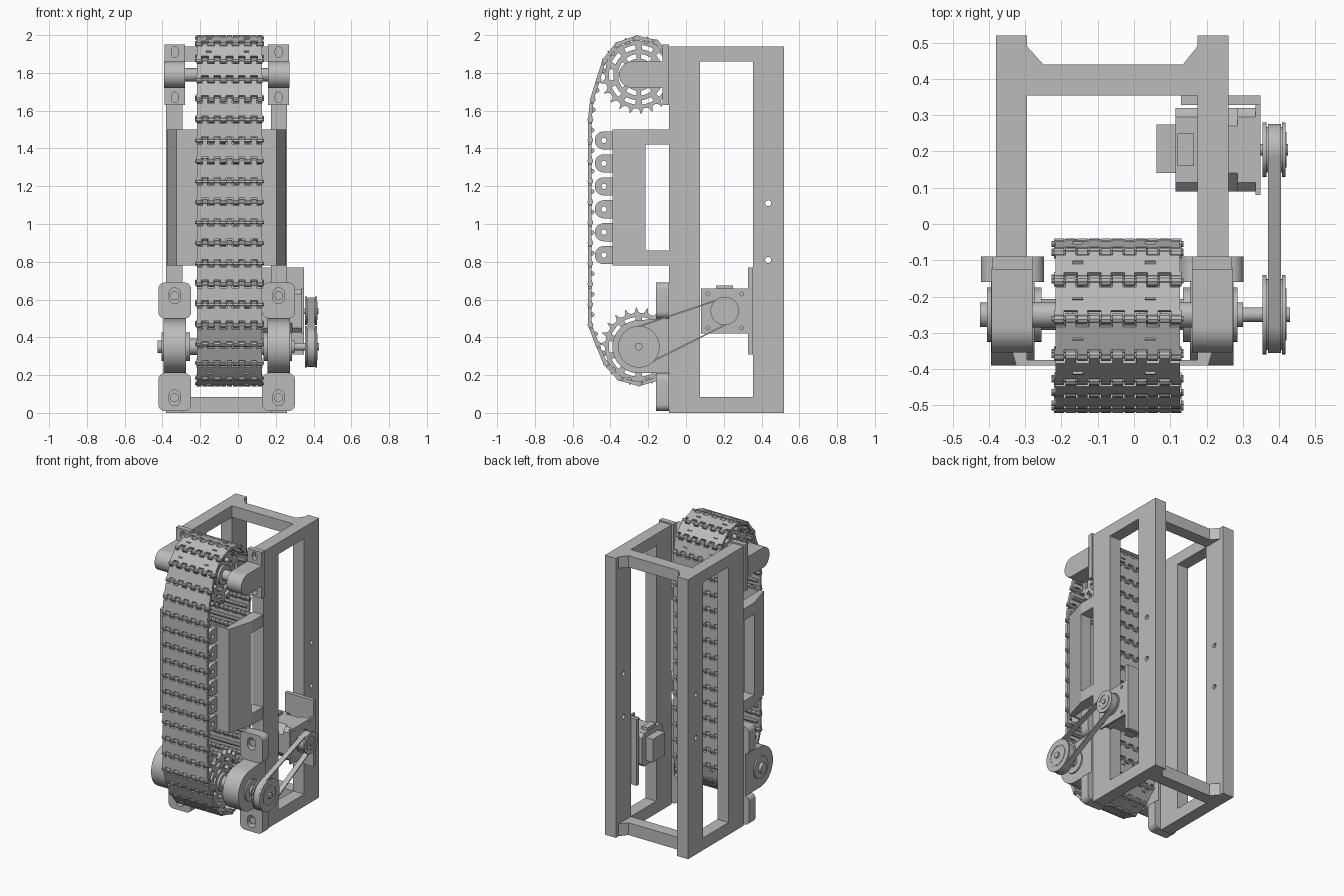
import bpy, bmesh, math
from mathutils import Matrix, Vector
from mathutils.geometry import convex_hull_2d

cube = bpy.data.objects.get("Cube")
if cube:
    bpy.data.objects.remove(cube, do_unlink=True)

metal = bpy.data.materials.new("light_grey_metal")
metal.use_nodes = True
GREY = (0.5, 0.5, 0.5, 1)
metal.diffuse_color = GREY
metal.node_tree.nodes["Principled BSDF"].inputs["Base Color"].default_value = GREY

MID = -0.06                      # centre plane of the frame
TOP, LOW = (-0.25, 1.79), (-0.25, 0.35)   # shaft centres (y, z)
MOTOR = (0.205, 0.54)
parts = []
# Local (u, v, w) axes for profiles extruded along each world axis
AXES = {"x": Matrix(((0, 0, 1, 0), (1, 0, 0, 0), (0, 1, 0, 0), (0, 0, 0, 1))),
        "y": Matrix(((1, 0, 0, 0), (0, 0, -1, 0), (0, 1, 0, 0), (0, 0, 0, 1))),
        "z": Matrix.Identity(4)}


def finish(name, bm):
    bmesh.ops.recalc_face_normals(bm, faces=bm.faces)
    mesh = bpy.data.meshes.new(name)
    bm.to_mesh(mesh)
    bm.free()
    mesh.materials.clear()
    mesh.materials.append(metal)
    ob = bpy.data.objects.new(name, mesh)
    bpy.context.collection.objects.link(ob)
    parts.append(ob)
    return ob


def extrude(name, loops, a, b, axis="x"):
    """Extrude closed 2D loops (inner loops become holes) from a to b."""
    cu = bpy.data.curves.new(name + "_profile", "CURVE")
    cu.dimensions, cu.fill_mode, cu.extrude = "2D", "BOTH", abs(b - a) / 2
    for loop in loops:
        sp = cu.splines.new("POLY")
        sp.points.add(len(loop) - 1)
        for p, co in zip(sp.points, loop):
            p.co = (co[0], co[1], 0, 1)
        sp.use_cyclic_u = True
    tmp = bpy.data.objects.new(name + "_profile", cu)
    bpy.context.collection.objects.link(tmp)
    dg = bpy.context.evaluated_depsgraph_get()
    mesh = bpy.data.meshes.new_from_object(tmp.evaluated_get(dg))
    bm = bmesh.new()
    bm.from_mesh(mesh)
    bpy.data.objects.remove(tmp, do_unlink=True)
    bpy.data.curves.remove(cu)
    bpy.data.meshes.remove(mesh)
    bmesh.ops.remove_doubles(bm, verts=bm.verts, dist=1e-5)
    shift = {"x": (1, 0, 0), "y": (0, 1, 0), "z": (0, 0, 1)}[axis]
    bm.transform(Matrix.Translation(Vector(shift) * (a + b) / 2) @ AXES[axis])
    return finish(name, bm)


def rect(u0, u1, v0, v1):
    return [(u0, v0), (u1, v0), (u1, v1), (u0, v1)]


def circle(c, r, n=40):
    return [(c[0] + r * math.cos(math.tau * i / n), c[1] + r * math.sin(math.tau * i / n)) for i in range(n)]


def hull(pts):
    return [pts[i] for i in convex_hull_2d([Vector(p) for p in pts])]


def rounded(u0, u1, v0, v1, r):
    return hull([p for u in (u0 + r, u1 - r) for v in (v0 + r, v1 - r) for p in circle((u, v), r, 24)])


def cham(c, h, k):
    return hull([(c[0] + s * x, c[1] + t * y) for s in (-1, 1) for t in (-1, 1)
                 for x, y in ((h, h - k), (h - k, h))])


def box(name, x0, x1, y0, y1, z0, z1):
    return extrude(name, [rect(y0, y1, z0, z1)], x0, x1)


def rod(name, c, r, x0, x1):
    return extrude(name, [circle(c, r)], x0, x1)


# Frame and bearings, one set per side (s = +1 is the left)
for s, side in ((1, "left"), (-1, "right")):
    def X(d):
        return MID + s * d
    extrude(side + "_frame_plate", [rect(-0.09, 0.52, 0, 1.94), rect(0.075, 0.355, 0.085, 1.86),
            circle((0.435, 0.81), 0.016, 20), circle((0.435, 1.11), 0.016, 20)], X(0.235), X(0.32))

    # Belt guide side: slim wall with a window, then a chamfered front wedge
    extrude(side + "_guide_wall", [rect(-0.215, -0.09, 0.78, 1.5), rect(-0.214, -0.091, 0.86, 1.42)],
            X(0.235), X(0.315))
    extrude(side + "_guide_wedge", [[(X(0.235), -0.215), (X(0.315), -0.215), (X(0.265), -0.39),
            (X(0.2), -0.39), (X(0.235), -0.375)]], 0.78, 1.5, "z")

    # Lower bearing: round housing between two slotted pads
    extrude(side + "_lower_housing", [hull(circle(LOW, 0.14, 64) + rect(-0.13, -0.09, 0.21, 0.5))],
            X(0.215), X(0.335))
    for z0, z1, zc, lvl in ((0.01, 0.21, 0.08, "bottom"), (0.5, 0.69, 0.62, "upper")):
        slot = hull(circle((X(0.275), zc - 0.012), 0.03, 24) + circle((X(0.275), zc + 0.012), 0.03, 24))
        extrude(f"{side}_{lvl}_pad", [rounded(X(0.275) - 0.087, X(0.275) + 0.087, z0, z1, 0.035), slot],
                -0.16, -0.09, "y")
        extrude(f"{side}_{lvl}_bolt", [circle((X(0.275), zc), 0.024, 24)], -0.145, -0.09, "y")
    rod(side + "_lower_collar", LOW, 0.075, X(0.195), X(0.345))

    # Upper bearing: thin flange with two holes and a round-nosed block
    extrude(side + "_upper_flange", [rect(X(0.275) - 0.055, X(0.275) + 0.055, 1.63, 1.95)]
            + [hull(circle((X(0.275), z - 0.01), 0.018, 20) + circle((X(0.275), z + 0.01), 0.018, 20))
               for z in (1.67, 1.91)], -0.125, -0.09, "y")
    extrude(side + "_upper_block", [hull(circle((-0.285, 1.79), 0.07) + rect(-0.2, -0.12, 1.72, 1.86))],
            X(0.22), X(0.333))

# Rear cross bars with corner gussets
bar = [(-0.295, 0.355), (0.175, 0.355), (0.175, 0.49), (0.135, 0.44), (-0.25, 0.44), (-0.295, 0.49)]
extrude("bottom_cross_bar", [bar], 0, 0.085, "z")
extrude("top_cross_bar", [bar], 1.86, 1.94, "z")

# Guide front plate with drilled fingers behind the belt
box("guide_front_plate", -0.3, 0.18, -0.39, -0.375, 0.78, 1.5)
for i in range(6):
    zc = 0.835 + 0.1215 * i
    finger = hull(circle((-0.435, zc), 0.048, 28) + rect(-0.42, -0.385, zc - 0.048, zc + 0.048))
    for x in (-0.19, -0.1, -0.01, 0.08):
        extrude("guide_finger", [finger, circle((-0.435, zc), 0.014, 16)], x, x + 0.03)

# Shafts
rod("upper_shaft", TOP, 0.035, -0.36, 0.24)
rod("lower_shaft", LOW, 0.043, -0.3, 0.2)
rod("lower_shaft_ends", LOW, 0.034, -0.425, 0.3)
rod("pulley_shaft", LOW, 0.02, 0.29, 0.43)


# Sprockets with curved slots
def polar(c, r, a):
    return (c[0] + r * math.cos(a), c[1] + r * math.sin(a))


def arc_slot(c, r0, r1, mid, half):
    steps = [mid + half * k / 4 for k in range(-4, 5)]
    return [polar(c, r0, a) for a in steps] + [polar(c, r1, a) for a in reversed(steps)]


TEETH = 22
for c, level in ((TOP, "upper"), (LOW, "lower")):
    gear = []
    for i in range(TEETH):
        for r, f in ((0.18, 0), (0.178, 0.3), (0.186, 0.55), (0.207, 0.68), (0.207, 0.76), (0.186, 0.9)):
            gear.append(polar(c, r, math.tau * (i + f) / TEETH))
    holes = [arc_slot(c, 0.135, 0.158, math.tau * i / 10, 0.2) for i in range(10)]
    holes += [arc_slot(c, 0.085, 0.11, math.tau * (i + 0.5) / 8, 0.27) for i in range(8)]
    for x in (-0.155, 0.045):
        extrude(level + "_sprocket", [gear] + holes, x - 0.014, x + 0.014)
        rod(level + "_sprocket_hub", c, 0.065, x - 0.03, x + 0.03)

# Conveyor belt: hinged links spaced evenly around the path
path = hull(circle(TOP, 0.195, 120) + circle(LOW, 0.195, 120) + [(-0.506, 0.46), (-0.506, 1.62)])
path = [Vector(p) for p in path]
if sum(a.cross(b) for a, b in zip(path, path[1:] + path[:1])) < 0:
    path.reverse()
spans = [(a, b, (b - a).length) for a, b in zip(path, path[1:] + path[:1])]
total = sum(s[2] for s in spans)
LINKS = round(total / 0.11)


def at(d):
    for a, b, n in spans:
        if d <= n:
            return a.lerp(b, d / n)
        d -= n
    return path[0]


hinges = [at(total * i / LINKS) for i in range(LINKS)]
bm = bmesh.new()


def slab(m, x0, x1, t0, t1, n0, n1):
    bmesh.ops.create_cube(bm, size=1, matrix=m @ Matrix.Translation(((x0 + x1) / 2, (t0 + t1) / 2, (n0 + n1) / 2))
                          @ Matrix.Diagonal((x1 - x0, t1 - t0, n1 - n0, 1)))


def knuckle(m, x0, x1, t, n, r):
    bmesh.ops.create_cone(bm, cap_ends=True, segments=10, radius1=r, radius2=r, depth=x1 - x0,
                          matrix=m @ Matrix.Translation(((x0 + x1) / 2, t, n)) @ Matrix.Rotation(math.pi / 2, 4, "Y"))


COLS, X0, W = 11, -0.223, 0.356
for p, q in zip(hinges, hinges[1:] + hinges[:1]):
    d = q - p
    size = d.length
    d.normalize()
    # Columns: across the belt, along the path, outward
    m = Matrix(((1, 0, 0, 0), (0, d.x, d.y, p.x), (0, d.y, -d.x, p.y), (0, 0, 0, 1)))
    slab(m, X0 + 0.006, X0 + W - 0.006, 0.02, size - 0.02, -0.006, 0.013)
    knuckle(m, X0 - 0.004, X0 + W + 0.004, 0, 0, 0.008)
    knuckle(m, X0 + 0.02, X0 + W - 0.02, size / 2, -0.008, 0.013)
    for k in range(COLS):
        a = X0 + W * k / COLS + 0.002
        b = a + W / COLS - 0.004
        near, far, t = (size - 0.022, size, size) if k % 2 == 0 else (0, 0.022, 0)
        slab(m, a, b, near, far, -0.008, 0.013)
        knuckle(m, a, b, t, 0, 0.0155)
finish("conveyor_belt", bm)

# Motor, mounting bracket and connector
for name, a, b, k in (("rear_cap", 0.115, 0.18, 0.025), ("core", 0.18, 0.285, 0.05), ("front_cap", 0.285, 0.335, 0.025)):
    extrude("motor_" + name, [cham(MOTOR, 0.115, k)], a, b)
box("motor_encoder", 0.062, 0.115, 0.14, 0.275, 0.46, 0.62)
box("motor_connector", 0.12, 0.165, 0.16, 0.25, 0.65, 0.675)
extrude("motor_plate", [rect(0.08, 0.34, 0.42, 0.658)]
        + [circle((y, z), 0.01, 16) for y in (0.115, 0.295) for z in (0.45, 0.63)], 0.335, 0.349)
box("motor_bracket", 0.13, 0.349, 0.328, 0.355, 0.31, 0.77)
rod("motor_shaft", MOTOR, 0.016, 0.33, 0.425)

# Pulleys and the drive belt between them
for c, r, name in ((LOW, 0.11, "drive"), (MOTOR, 0.075, "motor")):
    for a in (0.355, 0.408):
        rod(name + "_pulley_flange", c, r, a, a + 0.01)
    rod(name + "_pulley_core", c, r - 0.012, 0.36, 0.412)
    extrude(name + "_pulley_ring", [circle(c, r * 0.65), circle(c, r * 0.58)], 0.416, 0.421)
extrude("drive_belt", [hull(circle(LOW, 0.106, 64) + circle(MOTOR, 0.071, 64)),
        hull(circle(LOW, 0.098, 64) + circle(MOTOR, 0.063, 64))], 0.369, 0.405)

# Smooth round surfaces, keep edges sharp
bpy.ops.object.select_all(action="DESELECT")
for ob in parts:
    ob.select_set(True)
bpy.context.view_layer.objects.active = parts[0]
bpy.ops.object.shade_smooth_by_angle(angle=math.radians(30))
